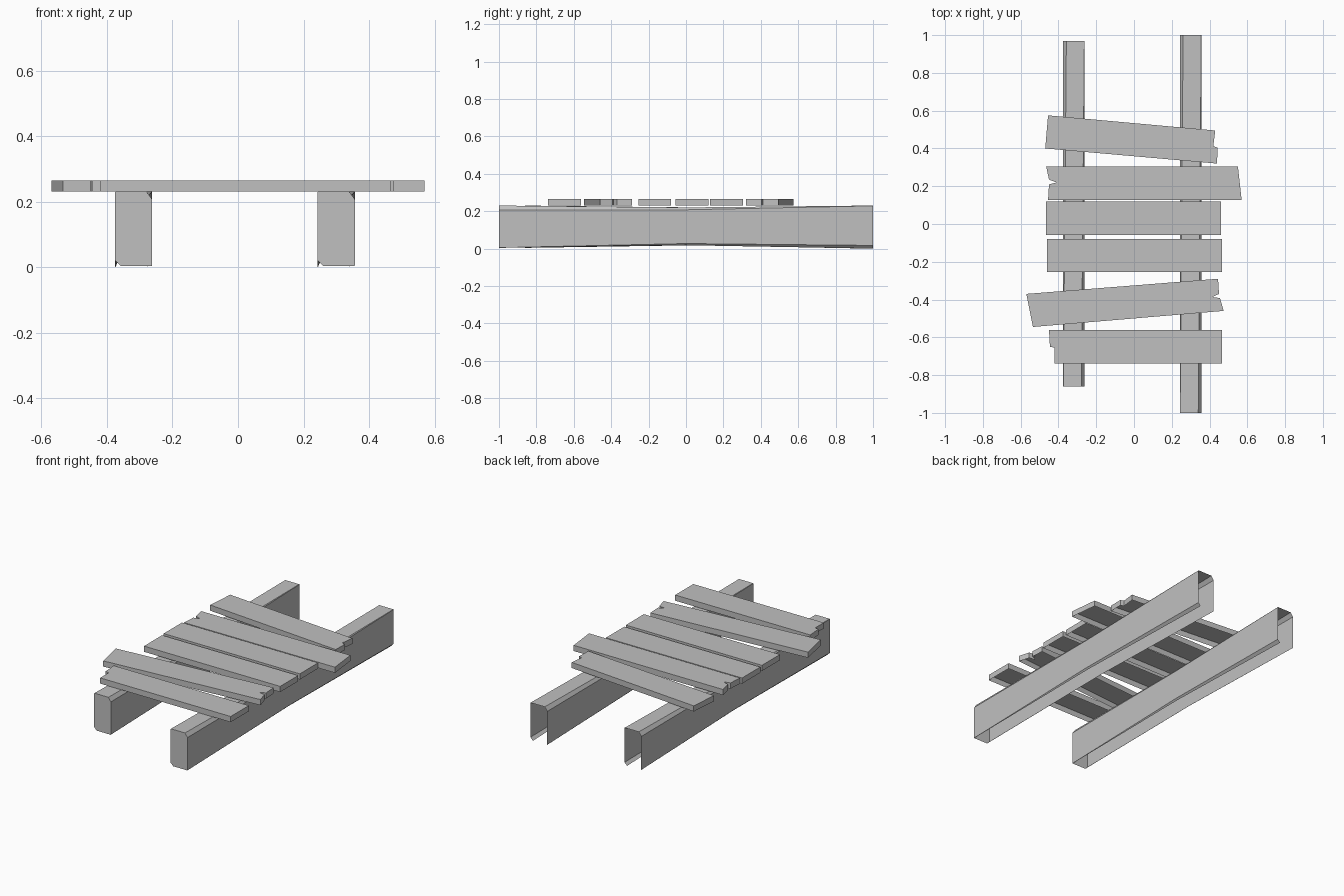
import bpy
import bmesh

cube = bpy.data.objects.get("Cube")
if cube:
    bpy.data.objects.remove(cube, do_unlink=True)

# Single grey timber colour
timber = bpy.data.materials.new("grey timber")
timber.use_nodes = True
grey = (0.53, 0.53, 0.53, 1)
timber.diffuse_color = grey
timber.node_tree.nodes["Principled BSDF"].inputs["Base Color"].default_value = grey


def finish(name, bm):
    mesh = bpy.data.meshes.new(name)
    bm.to_mesh(mesh)
    bm.free()
    mesh.materials.append(timber)
    obj = bpy.data.objects.new(name, mesh)
    bpy.context.collection.objects.link(obj)
    return obj


def skin(bm, first, second, closed):
    """Join two matching rows of vertices with quads."""
    count = len(first)
    for i in range(count if closed else count - 1):
        j = (i + 1) % count
        bm.faces.new((first[i], first[j], second[j], second[i]))


def plank(name, outline, top=0.265, bottom=0.23):
    """Board with a top and a rim, open underneath; outline runs clockwise."""
    bm = bmesh.new()
    upper = [bm.verts.new((x, y, top)) for x, y in outline]
    lower = [bm.verts.new((x, y, bottom)) for x, y in outline]
    bm.faces.new(list(reversed(upper)))
    skin(bm, upper, lower, True)
    return finish(name, bm)


def beam(name, left, right, front, back):
    """Hollow beam with worn edges, open below and at the back."""
    bm = bmesh.new()
    rows = []
    # Wear moves from one pair of corners to the other along the length
    for t, low, high in ((0, 0.004, 0.23), (0.5, 0.018, 0.22), (1, 0, 0.23)):
        y = front + (back - front) * t
        a = 0.001 + 0.016 * t
        b = 0.001 + 0.016 * (1 - t)
        section = (
            (left + b, low), (left, low + b),
            (left, high - 1.4 * a), (left + a, high),
            (right - b, high), (right, high - 1.4 * b),
            (right, low + a), (right - a, low),
        )
        rows.append([bm.verts.new((x, y, z)) for x, z in section])
    for near, far in zip(rows, rows[1:]):
        skin(bm, near, far, False)
    bm.faces.new(list(reversed(rows[0])))
    return finish(name, bm)


def rectangle(x0, x1, y0, y1):
    return [(x0, y1), (x1, y1), (x1, y0), (x0, y0)]


# Supporting beams
beam("right_beam", -0.375, -0.262, -0.86, 0.97)
beam("left_beam", 0.243, 0.357, -1, 1)

# Deck planks from back to front, some with splintered ends
plank("back_slanted_plank", [
    (-0.455, 0.575), (0.43, 0.495), (0.42, 0.412),
    (0.442, 0.405), (0.44, 0.32), (-0.47, 0.4)])
plank("split_plank", [
    (-0.465, 0.305), (0.55, 0.305), (0.57, 0.127), (-0.455, 0.127),
    (-0.45, 0.21), (-0.41, 0.22), (-0.45, 0.235)])
plank("middle_back_plank", rectangle(-0.465, 0.46, -0.057, 0.12))
plank("middle_front_plank", rectangle(-0.46, 0.465, -0.255, -0.08))
plank("front_slanted_plank", [
    (-0.57, -0.37), (0.445, -0.29), (0.45, -0.37), (0.415, -0.387),
    (0.455, -0.392), (0.475, -0.46), (-0.535, -0.545)])
plank("front_chipped_plank", [
    (-0.45, -0.562), (0.467, -0.562), (0.467, -0.738),
    (-0.42, -0.738), (-0.42, -0.655), (-0.445, -0.65)])
